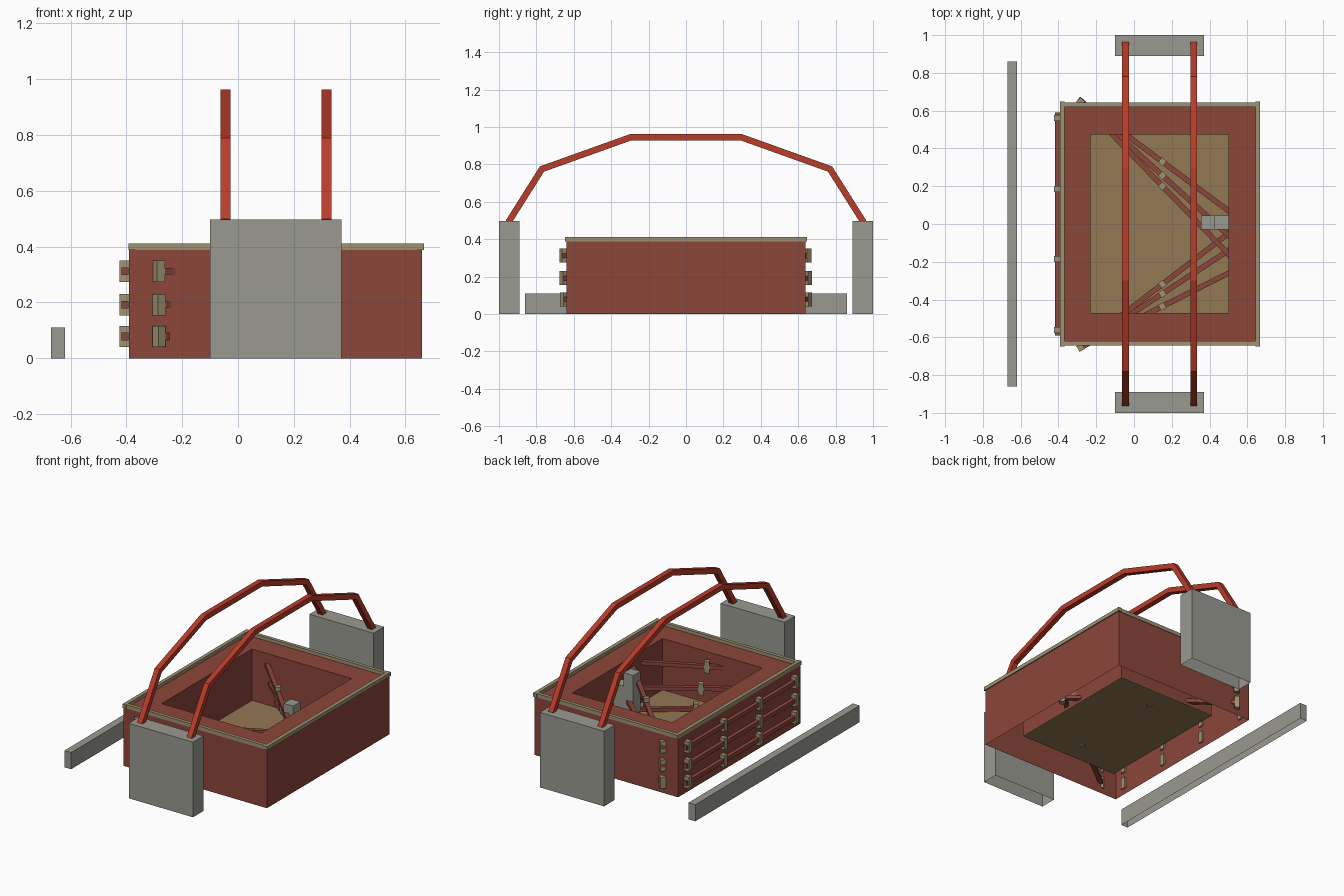
import bpy, bmesh, math
from mathutils import Vector, Matrix

if "Cube" in bpy.data.objects:
    bpy.data.objects.remove(bpy.data.objects["Cube"], do_unlink=True)


def material(name, rgb):
    linear = [((c / 255 + 0.055) / 1.055) ** 2.4 for c in rgb] + [1.0]
    m = bpy.data.materials.new(name)
    m.use_nodes = True
    m.diffuse_color = linear
    m.node_tree.nodes["Principled BSDF"].inputs["Base Color"].default_value = linear
    return m


BRICK = material("brick red", (140, 70, 58))
BRIGHT = material("bright red", (186, 60, 42))
GREY = material("concrete grey", (154, 154, 145))
TAN = material("pale tan", (158, 146, 115))
FLOOR = material("floor brown", (147, 120, 84))


def finish(name, bm, mat):
    mesh = bpy.data.meshes.new(name)
    bm.to_mesh(mesh)
    bm.free()
    mesh.materials.append(mat)
    ob = bpy.data.objects.new(name, mesh)
    bpy.context.collection.objects.link(ob)
    return ob


def box(name, x, y, z, mat, open_sides=()):
    """Axis-aligned box from (min, max) ranges; open_sides lists z signs to leave open."""
    bm = bmesh.new()
    bmesh.ops.create_cube(bm, size=1)
    bm.normal_update()
    gone = [f for f in bm.faces if abs(f.normal.z) > 0.9 and round(f.normal.z) in open_sides]
    bmesh.ops.delete(bm, geom=gone, context='FACES')
    for v in bm.verts:
        v.co = Vector([r[0] + (c + 0.5) * (r[1] - r[0]) for c, r in zip(v.co, (x, y, z))])
    return finish(name, bm, mat)


def beam(name, centre, size, angle, mat):
    """Box turned about the vertical, long side along its local x."""
    bm = bmesh.new()
    m = Matrix.Translation(centre) @ Matrix.Rotation(angle, 4, 'Z') @ Matrix.Diagonal((*size, 1))
    bmesh.ops.create_cube(bm, size=1, matrix=m)
    return finish(name, bm, mat)


# Main body: thin outer shell, inner pit and a flat deck between them
X, Y = (-0.39, 0.66), (-0.64, 0.64)
PIT_X, PIT_Y = (-0.23, 0.50), (-0.47, 0.475)
DECK, BASE = 0.39, 0.05
box("outer_walls", X, Y, (0, DECK), BRICK, (-1, 1))
pit = box("pit_walls", PIT_X, PIT_Y, (BASE, DECK), BRICK, (-1, 1))
pit.data.flip_normals()
box("pit_floor", PIT_X, PIT_Y, (BASE - 0.004, BASE), FLOOR)

bm = bmesh.new()
loops = [[bm.verts.new((xs[i], ys[j], DECK)) for i, j in ((0, 0), (1, 0), (1, 1), (0, 1))]
         for xs, ys in ((X, Y), (PIT_X, PIT_Y))]
for i in range(4):
    k = (i + 1) % 4
    bm.faces.new((loops[0][i], loops[0][k], loops[1][k], loops[1][i]))
finish("deck", bm, BRICK)

# Trim around the top edge
RIM = (0.387, 0.412)
box("trim_right", (-0.392, -0.368), (-0.648, 0.648), RIM, TAN)
box("trim_left", (0.642, 0.667), (-0.648, 0.648), RIM, TAN)
box("trim_front", (-0.368, 0.642), (-0.643, -0.62), RIM, TAN)
box("trim_back", (-0.368, 0.642), (0.62, 0.643), RIM, TAN)

# End blocks and the low side kerb
for side, s in (("front", -1), ("back", 1)):
    box("end_block_" + side, (-0.10, 0.37), sorted((s * 0.89, s)), (0, 0.497), GREY, (-1,))
box("side_kerb", (-0.67, -0.62), (-0.86, 0.86), (0, 0.11), GREY, (-1,))

# Two overhead arches, square in section with mitred bends
half = [(0.95, 0.49), (0.77, 0.775), (0.295, 0.945)]
path = [Vector((-y, z)) for y, z in half] + [Vector((y, z)) for y, z in reversed(half)]
for name, cx in (("arch_right", -0.045), ("arch_left", 0.317)):
    bm = bmesh.new()
    rings = []
    for i, p in enumerate(path):
        a = (p - path[i - 1]).normalized() if i else (path[1] - p).normalized()
        b = (path[i + 1] - p).normalized() if i < len(path) - 1 else a
        t = (a + b).normalized()
        n = Vector((-t.y, t.x)) * 0.017 / t.dot(a)
        rings.append([bm.verts.new((cx + u * 0.0175, p.x + w * n.x, p.y + w * n.y))
                      for u, w in ((-1, -1), (1, -1), (1, 1), (-1, 1))])
    for r, q in zip(rings, rings[1:]):
        for i in range(4):
            k = (i + 1) % 4
            bm.faces.new((r[i], r[k], q[k], q[i]))
    bm.faces.new(rings[0])
    bm.faces.new(rings[-1])
    bmesh.ops.recalc_face_normals(bm, faces=bm.faces)
    finish(name, bm, BRIGHT)

# Three levels of rods with clips: along the right wall and fanned across the pit
LEVELS = (0.078, 0.192, 0.312)
FANS = {"back": (0.66, (0.07, -0.06, -0.16)), "front": (-0.66, (-0.05, -0.14, -0.26))}
for n, z in enumerate(LEVELS):
    box(f"wall_rod_{n}", (-0.418, -0.393), (-0.59, 0.59), (z - 0.014, z + 0.014), BRICK)
    for c, y in enumerate((-0.56, -0.185, 0.185, 0.56)):
        box(f"wall_clip_{n}_{c}", (-0.424, -0.38), (y - 0.016, y + 0.016),
            (z - 0.038, z + 0.038), TAN)
    for side, (y0, ends) in FANS.items():
        start = Vector((-0.295, y0, z))
        step = Vector((0.5, ends[n], z)) - start
        angle = math.atan2(step.y, step.x)
        tip = start + step * 1.12
        beam(f"{side}_rod_{n}", (start + tip) / 2, ((tip - start).length, 0.028, 0.024),
             angle, BRICK)
        for c, f in enumerate((0.015, 0.56, 1.11)):
            beam(f"{side}_clip_{n}_{c}", start + step * f, (0.032, 0.034, 0.076), angle, TAN)

# Stepped bracket where the rods meet
box("bracket_tall", (0.355, 0.425), (-0.03, 0.045), (0.12, 0.38), GREY)
box("bracket_low", (0.425, 0.50), (-0.03, 0.045), (0.12, 0.29), GREY)
